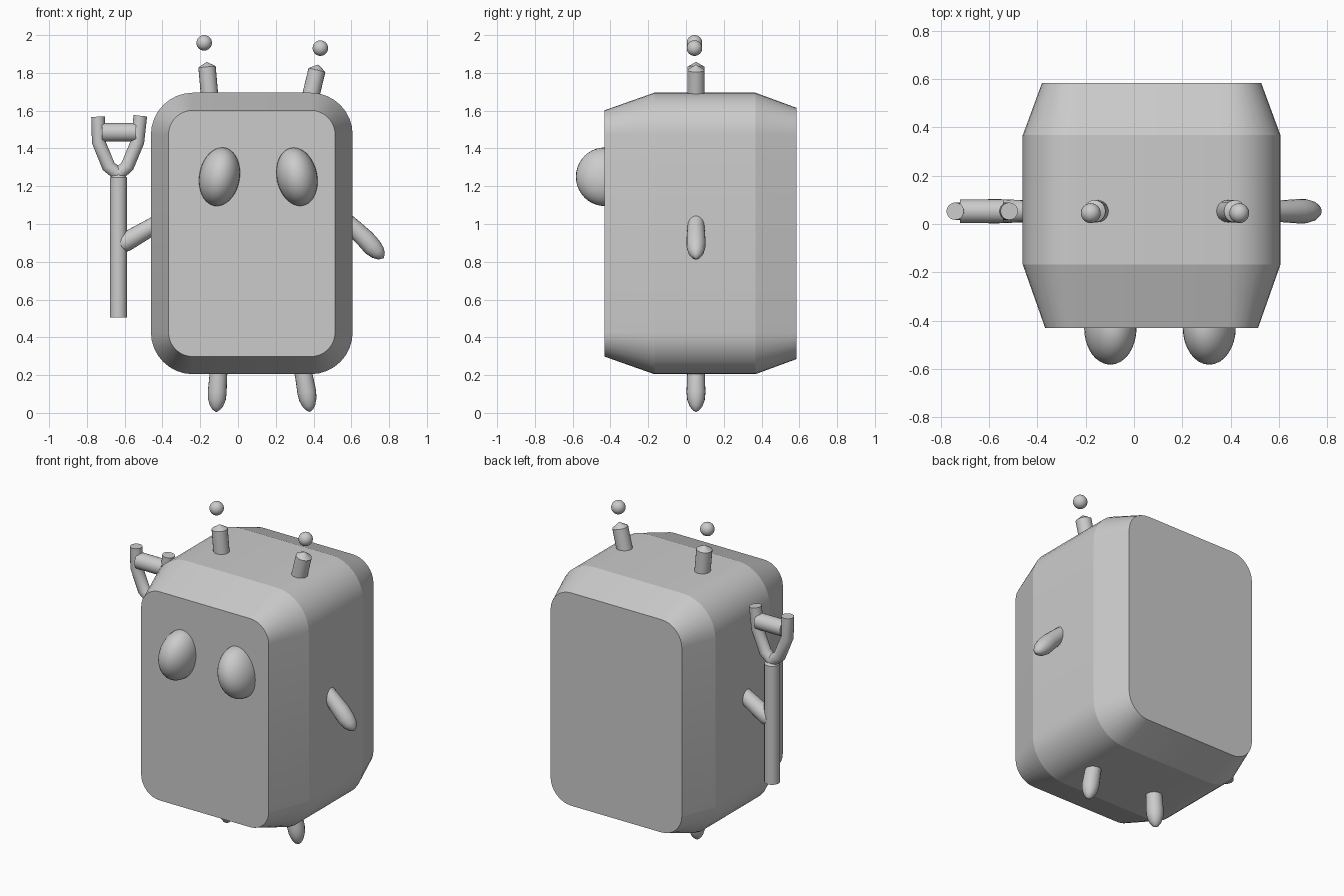
import bpy, bmesh, math
from mathutils import Vector

if "Cube" in bpy.data.objects:
    bpy.data.objects.remove(bpy.data.objects["Cube"])

Y0 = 0.053  # depth plane shared by limbs, antennae and fork


def finish(bm, name, angle):
    bmesh.ops.recalc_face_normals(bm, faces=bm.faces[:])
    me = bpy.data.meshes.new(name)
    bm.to_mesh(me)
    bm.free()
    ob = bpy.data.objects.new(name, me)
    bpy.context.collection.objects.link(ob)
    bpy.ops.object.select_all(action='DESELECT')
    ob.select_set(True)
    bpy.context.view_layer.objects.active = ob
    bpy.ops.object.shade_smooth_by_angle(angle=math.radians(angle))
    return ob


def loft(bm, rings):
    """Skin a list of equal-length point rings and cap both ends."""
    vs = [[bm.verts.new(p) for p in r] for r in rings]
    n = len(vs[0])
    for a, b in zip(vs, vs[1:]):
        for i in range(n):
            j = (i + 1) % n
            bm.faces.new((a[i], a[j], b[j], b[i]))
    bm.faces.new(vs[0])
    bm.faces.new(vs[-1])


def tube(name, path, sides=20, angle=35):
    """Round tube in the xz plane through (x, z, radius) points."""
    bm = bmesh.new()
    pts = [Vector((x, Y0, z)) for x, z, r in path]
    rings = []
    for i, p in enumerate(pts):
        t = (pts[min(i + 1, len(pts) - 1)] - pts[max(i - 1, 0)]).normalized()
        side = Vector((t.z, 0, -t.x))
        r = path[i][2]
        rings.append([p + r * (math.cos(a) * side + math.sin(a) * Vector((0, 1, 0)))
                      for a in (2 * math.pi * k / sides for k in range(sides))])
    loft(bm, rings)
    return finish(bm, name, angle)


def ball(name, loc, scale, tilt=0):
    bpy.ops.mesh.primitive_uv_sphere_add(segments=32, ring_count=20, radius=1,
                                         location=loc, rotation=(0, math.radians(tilt), 0))
    ob = bpy.context.object
    ob.name = name
    ob.scale = scale
    bpy.ops.object.shade_smooth()


def rounded_rect(y, inset, seg=8):
    hx, hz, r = 0.534 - inset, 0.745 - inset, 0.222 - inset
    ring = []
    for q, (sx, sz) in enumerate(((1, 1), (-1, 1), (-1, -1), (1, -1))):
        for k in range(seg + 1):
            a = (q + k / seg) * math.pi / 2
            ring.append((0.073 + sx * (hx - r) + r * math.cos(a), y,
                         0.95 + sz * (hz - r) + r * math.sin(a)))
    return ring


# Body: rounded block tapering to the front and back faces
bm = bmesh.new()
loft(bm, [rounded_rect(y, i) for y, i in
          ((-0.431, 0.093), (-0.168, 0), (0.368, 0), (0.585, 0.08))])
finish(bm, "body", 15)

# Eyes: tilted ellipsoids half sunk into the front
ball("eye_left", (-0.098, -0.431, 1.25), (0.107, 0.152, 0.156), 10)
ball("eye_right", (0.312, -0.431, 1.25), (0.107, 0.152, 0.156), -12)

# Antennae with shallow conical tips and floating balls
tube("antenna_left", [(-0.147, 1.64, 0.046), (-0.164, 1.832, 0.046), (-0.166, 1.857, 0.003)], angle=28)
tube("antenna_right", [(0.376, 1.64, 0.046), (0.418, 1.815, 0.046), (0.424, 1.843, 0.003)], angle=28)
ball("antenna_ball_left", (-0.179, Y0 - 0.008, 1.959), (0.041,) * 3)
ball("antenna_ball_right", (0.436, Y0 - 0.008, 1.931), (0.041,) * 3)

# Legs with tapered feet
tube("leg_left", [(-0.098, 0.26, 0.046), (-0.105, 0.19, 0.047), (-0.11, 0.11, 0.05),
                  (-0.112, 0.07, 0.047), (-0.114, 0.035, 0.034), (-0.115, 0.015, 0.018), (-0.115, 0.005, 0.002)])
tube("leg_right", [(0.335, 0.26, 0.046), (0.35, 0.19, 0.047), (0.364, 0.11, 0.05),
                   (0.37, 0.07, 0.046), (0.376, 0.035, 0.033), (0.379, 0.015, 0.018), (0.38, 0.006, 0.002)])

# Arms
tube("arm_right", [(0.54, 1.043, 0.043), (0.607, 0.985, 0.045), (0.675, 0.92, 0.05), (0.71, 0.88, 0.05),
                   (0.74, 0.85, 0.041), (0.76, 0.83, 0.025), (0.771, 0.82, 0.002)])
tube("arm_left", [(-0.40, 1.02, 0.044), (-0.46, 0.983, 0.046), (-0.56, 0.925, 0.05), (-0.60, 0.902, 0.051),
                  (-0.632, 0.888, 0.04), (-0.655, 0.88, 0.02), (-0.662, 0.878, 0.002)])

# Hand-held fork: shaft, two prongs and a crossbar
tube("fork_shaft", [(-0.633, 0.505, 0.045), (-0.633, 1.245, 0.045), (-0.633, 1.285, 0.015)])
tube("fork_prong_left", [(-0.633, 1.265, 0.036), (-0.685, 1.305, 0.036), (-0.738, 1.435, 0.036), (-0.741, 1.568, 0.036)])
tube("fork_prong_right", [(-0.633, 1.265, 0.036), (-0.586, 1.305, 0.036), (-0.532, 1.435, 0.036), (-0.517, 1.573, 0.036)])
tube("fork_crossbar", [(-0.72, 1.485, 0.049), (-0.54, 1.485, 0.049)])
